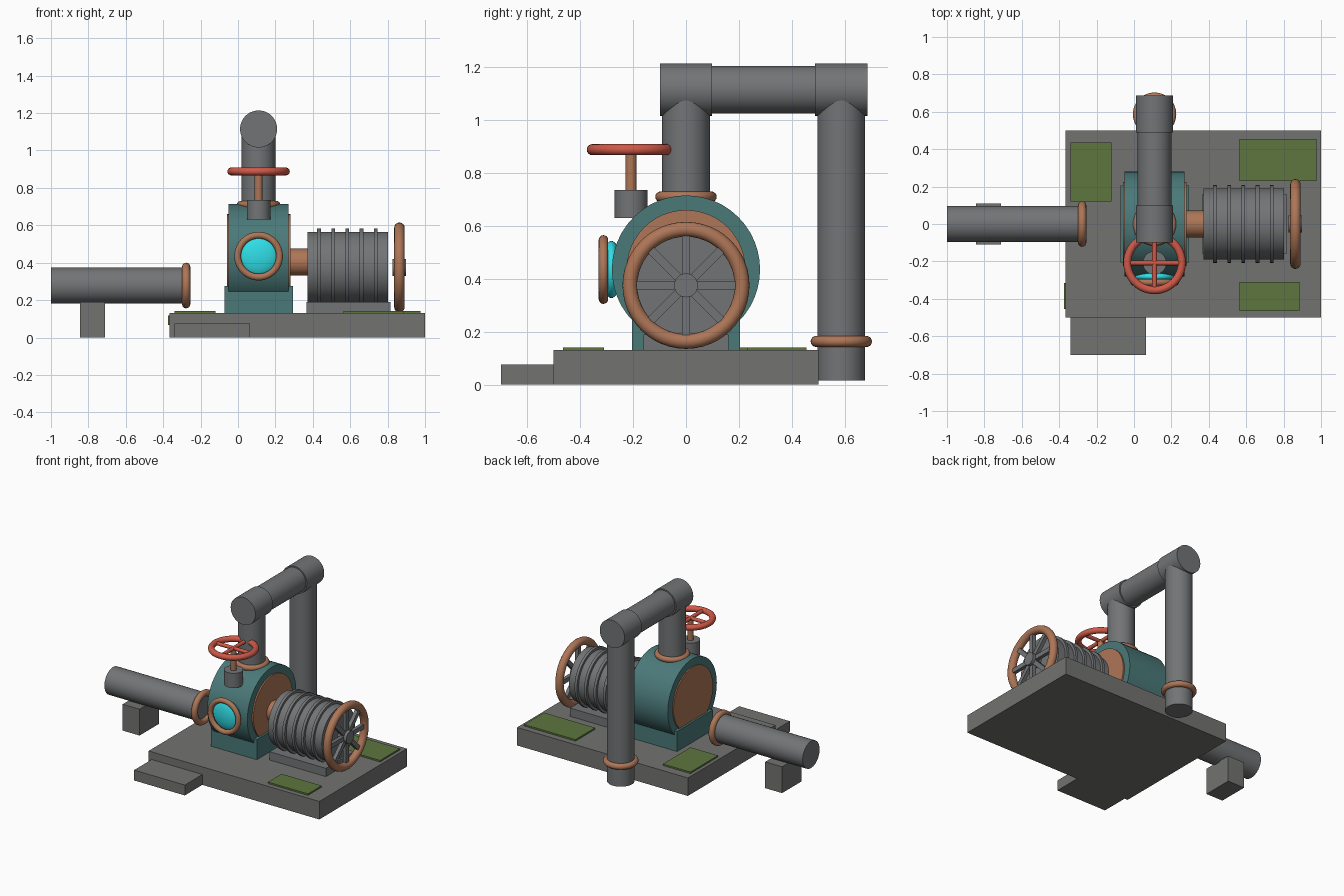
import bpy
from math import pi, radians
from mathutils import Vector

cube = bpy.data.objects.get("Cube")
if cube:
    bpy.data.objects.remove(cube, do_unlink=True)


def material(name, r, g, b):
    m = bpy.data.materials.new(name)
    m.use_nodes = True
    m.diffuse_color = (r, g, b, 1)
    node = next(n for n in m.node_tree.nodes if n.type == "BSDF_PRINCIPLED")
    node.inputs["Base Color"].default_value = (r, g, b, 1)
    node.inputs["Roughness"].default_value = 0.7
    return m


concrete = material("concrete grey", 0.17, 0.17, 0.165)
steel = material("steel grey", 0.17, 0.175, 0.18)
copper = material("copper brown", 0.42, 0.18, 0.095)
teal = material("teal paint", 0.07, 0.19, 0.19)
red = material("red paint", 0.62, 0.1, 0.065)
cyan = material("cyan glass", 0.03, 0.75, 0.82)
moss = material("moss green", 0.11, 0.18, 0.05)

# Rotations that turn a z-axis primitive onto each axis
TURN = {"x": (0, pi / 2, 0), "y": (pi / 2, 0, 0), "z": (0, 0, 0)}
AXIS = {"x": Vector((1, 0, 0)), "y": Vector((0, 1, 0)), "z": Vector((0, 0, 1))}


def finish(name, mat, smooth=True):
    obj = bpy.context.object
    obj.name = name
    obj.data.name = name
    obj.data.materials.append(mat)
    if smooth:
        bpy.ops.object.shade_smooth_by_angle(angle=radians(35))
    return obj


def box(name, mat, x, y, z):
    spans = (x, y, z)
    bpy.ops.mesh.primitive_cube_add(size=1, location=[(a + b) / 2 for a, b in spans])
    obj = bpy.context.object
    obj.scale = [b - a for a, b in spans]
    bpy.ops.object.transform_apply(location=False, rotation=False, scale=True)
    return finish(name, mat, smooth=False)


def cylinder(name, mat, axis, radius, start, length):
    """Cylinder from the start point along the positive axis."""
    centre = Vector(start) + AXIS[axis] * length / 2
    bpy.ops.mesh.primitive_cylinder_add(vertices=48, radius=radius, depth=length,
                                        location=centre, rotation=TURN[axis])
    return finish(name, mat)


def ring(name, mat, axis, outer, tube, centre):
    bpy.ops.mesh.primitive_torus_add(major_radius=outer - tube, minor_radius=tube,
                                     major_segments=48, minor_segments=16,
                                     location=centre, rotation=TURN[axis])
    return finish(name, mat)


PX = 0.11       # centre line of the pump and riser
CASE_Z = 0.435  # pump axis height
MOTOR_Z = 0.375

# Foundation
box("base_slab", concrete, (-0.365, 1), (-0.5, 0.5), (0, 0.13))
box("front_step", concrete, (-0.34, 0.065), (-0.7, -0.5), (0, 0.075))
box("pipe_support", concrete, (-0.845, -0.71), (-0.11, 0.11), (0, 0.19))

# Moss patches
for name, x, y in (("back_right", (-0.34, -0.12), (0.12, 0.435)),
                   ("back_left", (0.565, 0.975), (0.23, 0.455)),
                   ("front_left", (0.565, 0.885), (-0.465, -0.31))):
    box("moss_" + name, moss, x, y, (0.128, 0.141))
box("moss_side", moss, (-0.374, -0.36), (-0.455, -0.315), (0.068, 0.118))

# Pump casing on its pedestal
box("pump_pedestal", teal, (-0.072, 0.294), (-0.205, 0.205), (0.13, 0.275))
cylinder("pump_casing", teal, "x", 0.28, (-0.05, 0, CASE_Z), 0.32)
cylinder("casing_cover", copper, "x", 0.225, (-0.058, 0, CASE_Z), 0.338)

# Round sight glass
bpy.ops.mesh.primitive_uv_sphere_add(segments=40, ring_count=20, radius=0.108,
                                     location=(PX, -0.282, CASE_Z), rotation=TURN["y"])
bpy.context.object.scale = (1, 1, 0.36)
bpy.ops.object.transform_apply(location=False, rotation=False, scale=True)
finish("sight_glass", cyan)
ring("sight_glass_rim", copper, "y", 0.13, 0.018, (PX, -0.312, CASE_Z))

# Finned motor
cylinder("drive_shaft", copper, "x", 0.072, (0.26, 0, 0.403), 0.13)
cylinder("motor_body", steel, "x", 0.19, (0.372, 0, MOTOR_Z), 0.43)
for i in range(5):
    cylinder("motor_fin", steel, "x", 0.208, (0.423 + i * 0.0757, 0, MOTOR_Z), 0.02)
box("motor_foot", steel, (0.365, 0.815), (-0.16, 0.16), (0.13, 0.19))

# Flywheel
FLY = (0.863, 0, MOTOR_Z)
ring("flywheel_rim", copper, "x", 0.24, 0.028, FLY)
cylinder("flywheel_hub", steel, "x", 0.045, (0.826, 0, MOTOR_Z), 0.071)
for i in range(4):
    bar = box("flywheel_spoke", steel, (0.85, 0.876), (-0.212, 0.212),
              (MOTOR_Z - 0.016, MOTOR_Z + 0.016))
    bar.rotation_euler.x = i * pi / 4

# Discharge pipe: up, back and down behind the slab
TOP_Z = 1.115
BACK_Y = 0.587
cylinder("riser_pipe", steel, "z", 0.09, (PX, 0, 0.68), TOP_Z - 0.68)
cylinder("cross_pipe", steel, "y", 0.09, (PX, 0, TOP_Z), BACK_Y)
cylinder("down_pipe", steel, "z", 0.09, (PX, BACK_Y, 0.015), TOP_Z - 0.015)
for name, y in (("front_joint", 0), ("back_joint", BACK_Y)):
    cylinder(name, steel, "y", 0.099, (PX, y - 0.099, TOP_Z), 0.198)
ring("riser_flange", copper, "z", 0.116, 0.02, (PX, 0, 0.71))
ring("down_pipe_flange", copper, "z", 0.116, 0.021, (PX, BACK_Y, 0.163))

# Inlet pipe
cylinder("inlet_pipe", steel, "x", 0.097, (-1, 0, 0.278), 0.722)
ring("inlet_flange", copper, "x", 0.122, 0.022, (-0.277, 0, 0.278))

# Valve with red handwheel
VY = -0.208
cylinder("valve_bonnet", steel, "z", 0.063, (PX, VY, 0.63), 0.105)
cylinder("valve_stem", copper, "z", 0.021, (PX, VY, 0.73), 0.16)
ring("valve_wheel_rim", red, "z", 0.167, 0.021, (PX, VY, 0.888))
cylinder("valve_spoke_across", red, "x", 0.013, (PX - 0.147, VY, 0.888), 0.294)
cylinder("valve_spoke_along", red, "y", 0.013, (PX, VY - 0.147, 0.888), 0.294)
